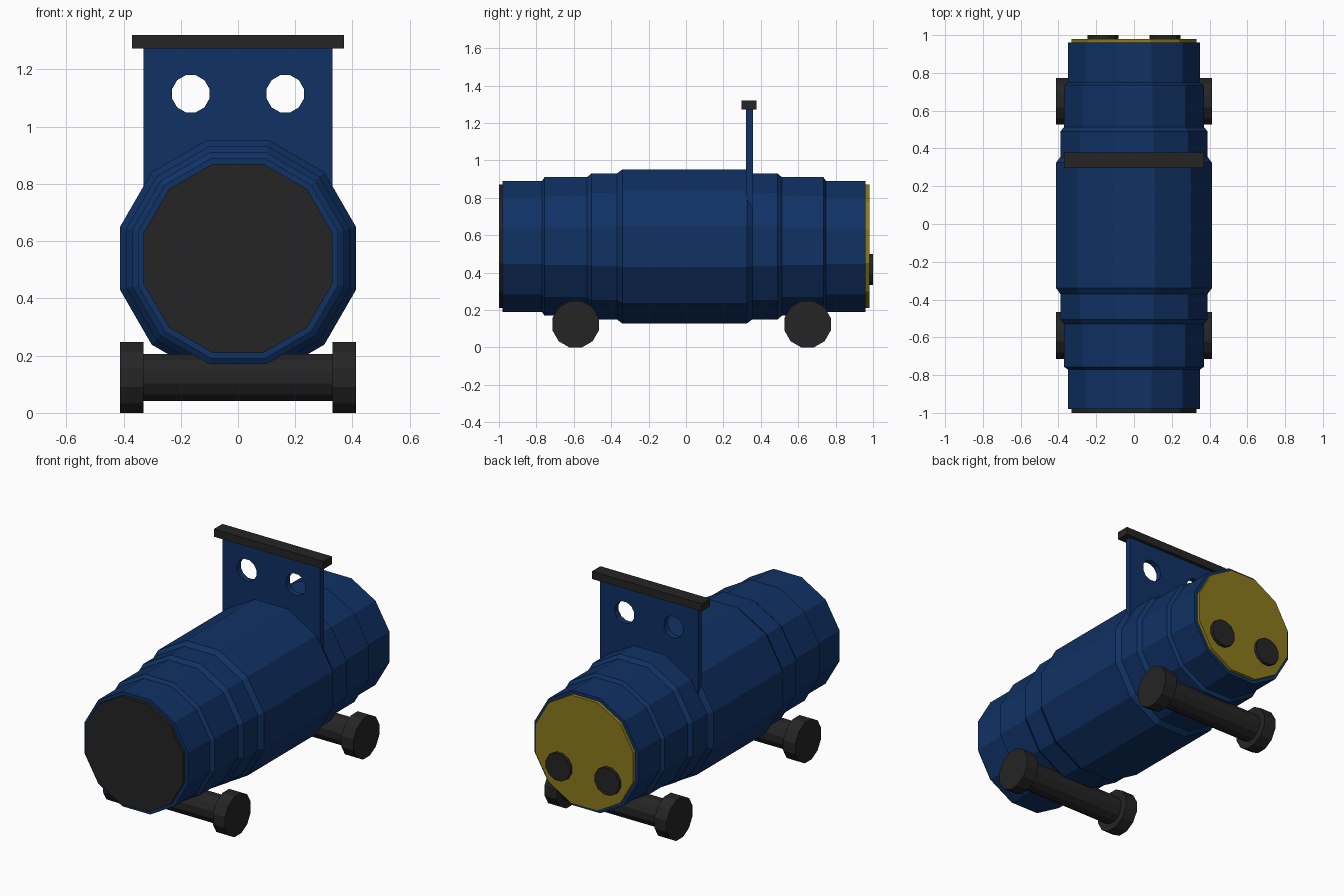
import bpy
import bmesh
from math import pi, cos, sin

cube = bpy.data.objects.get("Cube")
if cube:
    bpy.data.objects.remove(cube, do_unlink=True)

SIDES = 12
BODY_Z = 0.54


def material(name, rgb):
    mat = bpy.data.materials.new(name)
    mat.use_nodes = True
    colour = (*rgb, 1)
    mat.diffuse_color = colour
    mat.node_tree.nodes["Principled BSDF"].inputs["Base Color"].default_value = colour
    return mat


blue = material("navy blue", (0.005, 0.031, 0.127))
black = material("charcoal", (0.018, 0.018, 0.018))
yellow = material("mustard", (0.262, 0.195, 0.012))


def finish(name, bm, mat):
    bmesh.ops.recalc_face_normals(bm, faces=bm.faces)
    mesh = bpy.data.meshes.new(name)
    bm.to_mesh(mesh)
    bm.free()
    mesh.materials.append(mat)
    obj = bpy.data.objects.new(name, mesh)
    bpy.context.collection.objects.link(obj)
    return obj


def lathe(name, profile, centre, axis, mat):
    """Faceted solid from (position, flat radius) pairs along the x or y axis."""
    bm = bmesh.new()
    rings = []
    for pos, flat_radius in profile:
        r = flat_radius / cos(pi / SIDES)
        ring = []
        for i in range(SIDES):
            a = (i + 0.5) * 2 * pi / SIDES
            u, v = r * cos(a), r * sin(a)
            ring.append(bm.verts.new((u, pos, v) if axis == "y" else (pos, u, v)))
        rings.append(ring)
    for a, b in zip(rings, rings[1:]):
        for i in range(SIDES):
            j = (i + 1) % SIDES
            bm.faces.new((a[i], a[j], b[j], b[i]))
    bm.faces.new(rings[0])
    bm.faces.new(rings[-1])
    obj = finish(name, bm, mat)
    obj.location = centre
    return obj


def box(name, low, high, mat):
    bm = bmesh.new()
    bmesh.ops.create_cube(bm, size=1)
    for v in bm.verts:
        v.co = [(l + h) / 2 + c * (h - l) for l, h, c in zip(low, high, v.co)]
    return finish(name, bm, mat)


# Stepped barrel body and its end plates
lathe("barrel_body", [
    (-0.98, 0.35), (-0.77, 0.35), (-0.757, 0.37), (-0.53, 0.37),
    (-0.505, 0.39), (-0.37, 0.39), (-0.34, 0.412), (0.325, 0.412),
    (0.355, 0.39), (0.49, 0.39), (0.513, 0.37), (0.735, 0.37),
    (0.748, 0.35), (0.96, 0.35)], (0, 0, BODY_Z), "y", blue)
lathe("front_cap", [(-1, 0.33), (-0.97, 0.33)], (0, 0, BODY_Z), "y", black)
lathe("rear_plate", [(0.95, 0.33), (0.98, 0.33)], (0, 0, BODY_Z), "y", yellow)

# Upright panel with two round holes and a top bar
panel = box("upright_panel", (-0.33, 0.32, 0.68), (0.33, 0.357, 1.28), blue)
for side, x in (("left", 0.165), ("right", -0.165)):
    cutter = lathe("hole_cutter", [(0.2, 0.065), (0.5, 0.065)], (x, 0, 1.115), "y", blue)
    cut = panel.modifiers.new("hole", "BOOLEAN")
    cut.operation = "DIFFERENCE"
    cut.solver = "EXACT"
    cut.object = cutter
    bpy.context.view_layer.objects.active = panel
    bpy.ops.object.modifier_apply(modifier=cut.name)
    bpy.data.objects.remove(cutter, do_unlink=True)
    # Round disc on the rear plate
    lathe(side + "_rear_disc", [(0.97, 0.082), (1, 0.082)], (x, 0, 0.417), "y", black)
box("top_bar", (-0.37, 0.297, 1.273), (0.37, 0.378, 1.32), black)

# Axles with a wheel at each end
for end, y in (("front", -0.59), ("rear", 0.65)):
    centre = (0, y, 0.124)
    lathe(end + "_axle", [(-0.34, 0.082), (0.34, 0.082)], centre, "x", black)
    lathe(end + "_left_wheel", [(0.33, 0.124), (0.412, 0.124)], centre, "x", black)
    lathe(end + "_right_wheel", [(-0.412, 0.124), (-0.33, 0.124)], centre, "x", black)
